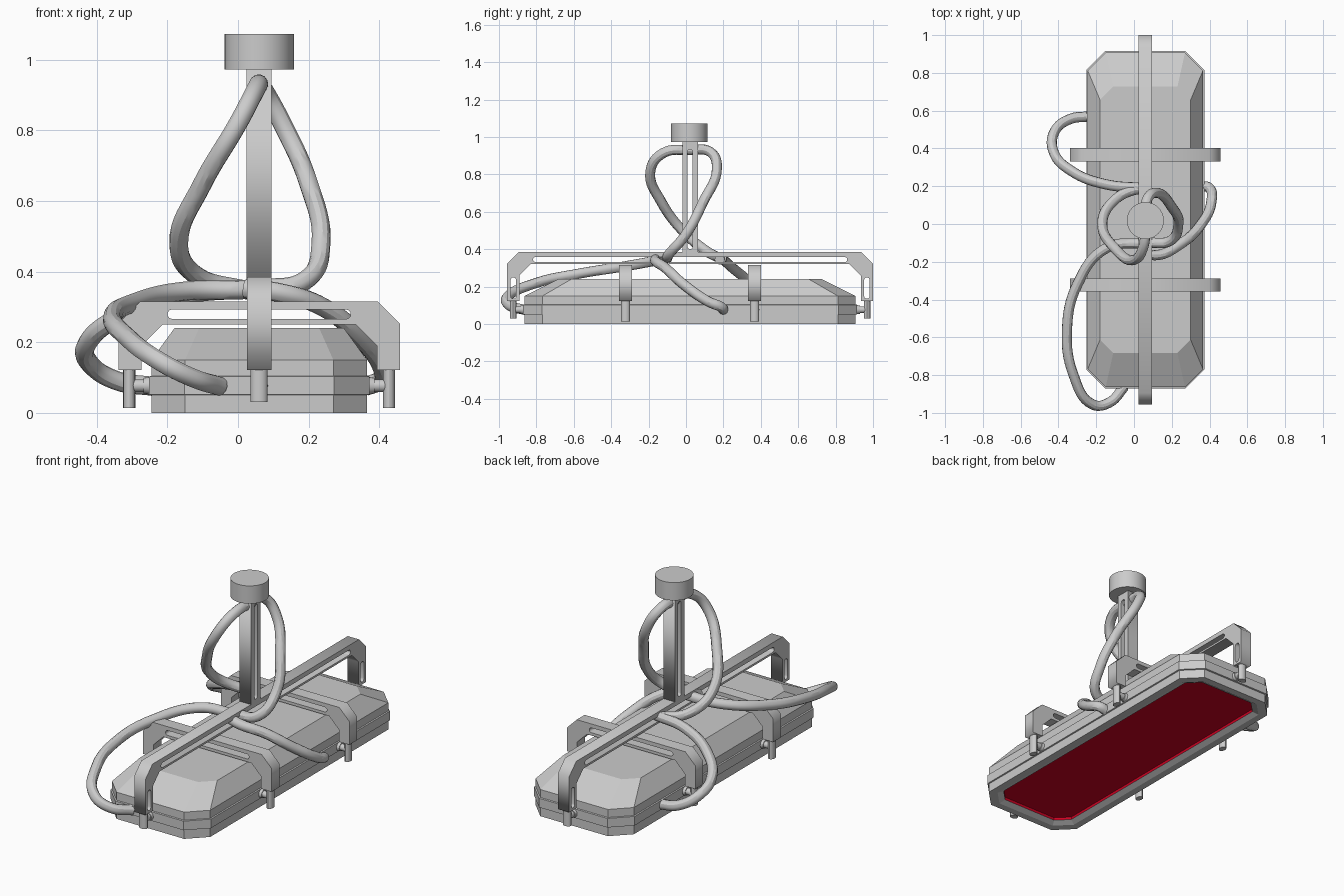
import bpy, bmesh, math
from mathutils import Vector

if "Cube" in bpy.data.objects:
    bpy.data.objects.remove(bpy.data.objects["Cube"])

CX, CY = 0.06, 0.022      # centre of the lamp housing
H = math.pi / 2


def finish(bm, name, mat=None):
    me = bpy.data.meshes.new(name)
    bm.to_mesh(me)
    bm.free()
    ob = bpy.data.objects.new(name, me)
    bpy.context.collection.objects.link(ob)
    if mat:
        me.materials.append(mat)
    return ob


def loft(name, rings, cap_first=False, cap_last=False, mat=None):
    """Loft chamfered rectangles (half x, half y, chamfer, z)."""
    bm = bmesh.new()
    loops = []
    for hx, hy, c, z in rings:
        pts = [(hx, -hy + c), (hx, hy - c), (hx - c, hy), (-hx + c, hy),
               (-hx, hy - c), (-hx, -hy + c), (-hx + c, -hy), (hx - c, -hy)]
        loops.append([bm.verts.new((CX + x, CY + y, z)) for x, y in pts])
    for a, b in zip(loops, loops[1:]):
        for i in range(8):
            j = (i + 1) % 8
            bm.faces.new((a[i], a[j], b[j], b[i]))
    if cap_first:
        bm.faces.new(loops[0][::-1])
    if cap_last:
        bm.faces.new(loops[-1])
    return finish(bm, name, mat)


def to_mesh(ob):
    bpy.ops.object.select_all(action='DESELECT')
    ob.select_set(True)
    bpy.context.view_layer.objects.active = ob
    bpy.ops.object.convert(target='MESH')
    return bpy.context.object


def plate(name, outlines, depth, loc, rot_z):
    """Upright plate: first outline is solid, the others are holes."""
    cu = bpy.data.curves.new(name, 'CURVE')
    cu.dimensions = '2D'
    cu.fill_mode = 'BOTH'
    cu.extrude = depth / 2
    for pts in outlines:
        sp = cu.splines.new('POLY')
        sp.points.add(len(pts) - 1)
        for p, (u, v) in zip(sp.points, pts):
            p.co = (u, v, 0, 1)
        sp.use_cyclic_u = True
    ob = bpy.data.objects.new(name, cu)
    bpy.context.collection.objects.link(ob)
    ob.location = loc
    ob.rotation_euler = (H, 0, rot_z)
    return to_mesh(ob)


def slot(u0, u1, v0, v1):
    """Stadium-shaped hole with round ends on the long axis."""
    r = min(u1 - u0, v1 - v0) / 2
    wide = (u1 - u0) > (v1 - v0)
    pts = []
    for k in range(12):
        if wide:
            a = -H + (k if k < 6 else k - 1) * math.pi / 5 if k < 6 else H + (k - 6) * math.pi / 5
            cx, cy = (u1 - r if k < 6 else u0 + r), (v0 + v1) / 2
        else:
            a = k * math.pi / 5 if k < 6 else math.pi + (k - 6) * math.pi / 5
            cx, cy = (u0 + u1) / 2, (v1 - r if k < 6 else v0 + r)
        pts.append((cx + r * math.cos(a), cy + r * math.sin(a)))
    return pts


def bracket(name, half, top, holes, loc, rot_z):
    t, c, low = 0.065, 0.062, 0.122
    right = [(half - t, low), (half, low), (half, top - c), (half - c, top)]
    inner = [(half - t - 0.06, top - t), (half - t, top - t - 0.06)]
    outline = right + [(-u, v) for u, v in right[::-1]] \
        + [(-u, v) for u, v in inner[::-1]] + inner
    plate(name, [outline] + holes, 0.07, loc, rot_z)


def rod(name, p, q, r1, r2=None, n=16, scale=(1, 1)):
    """Cylinder or cone between two points, with an optional oval section."""
    p, q = Vector(p), Vector(q)
    bm = bmesh.new()
    bmesh.ops.create_cone(bm, cap_ends=True, segments=n, radius1=r1,
                          radius2=r1 if r2 is None else r2, depth=(q - p).length)
    bmesh.ops.scale(bm, vec=(scale[0], scale[1], 1), verts=bm.verts)
    ob = finish(bm, name)
    ob.location = (p + q) / 2
    ob.rotation_euler = (q - p).to_track_quat('Z', 'Y').to_euler()
    bpy.ops.object.select_all(action='DESELECT')
    ob.select_set(True)
    bpy.context.view_layer.objects.active = ob
    bpy.ops.object.shade_smooth_by_angle()


def tube(name, pts, radius=0.027):
    cu = bpy.data.curves.new(name, 'CURVE')
    cu.dimensions = '3D'
    cu.bevel_depth = radius
    cu.bevel_resolution = 4
    cu.resolution_u = 8
    cu.use_fill_caps = True
    sp = cu.splines.new('BEZIER')
    sp.bezier_points.add(len(pts) - 1)
    for b, p in zip(sp.bezier_points, pts):
        b.co = p
        b.handle_left_type = b.handle_right_type = 'AUTO'
    ob = bpy.data.objects.new(name, cu)
    bpy.context.collection.objects.link(ob)
    ob = to_mesh(ob)
    bpy.ops.object.shade_smooth_by_angle()


# Lamp housing with stepped rim and recessed underside
loft("lamp_housing", [
    (0.235, 0.815, 0.065, 0.015), (0.265, 0.845, 0.08, 0.0),
    (0.305, 0.885, 0.095, 0.0), (0.305, 0.885, 0.095, 0.05),
    (0.312, 0.893, 0.1, 0.052), (0.312, 0.893, 0.1, 0.103),
    (0.305, 0.885, 0.095, 0.105), (0.305, 0.885, 0.095, 0.15),
    (0.24, 0.705, 0.07, 0.24)], cap_last=True)

# Red heating panel
red = bpy.data.materials.new("red_panel")
red.diffuse_color = (0.6, 0.0, 0.015, 1)
red.use_nodes = True
red.node_tree.nodes["Principled BSDF"].inputs["Base Color"].default_value = red.diffuse_color
loft("heating_panel", [(0.235, 0.815, 0.065, 0.03), (0.235, 0.815, 0.065, 0.015)],
     cap_first=True, mat=red)

# Long bracket with slots in beam and legs
bracket("long_bracket", 0.978, 0.385,
        [slot(-0.84, 0.84, 0.331, 0.359), slot(-0.96, -0.93, 0.135, 0.25),
         slot(0.93, 0.96, 0.135, 0.25)], (CX, CY, 0), H)

# Two cross brackets
for s, side in ((-1, "front"), (1, "back")):
    bracket(side + "_cross_bracket", 0.399, 0.315, [slot(-0.26, 0.26, 0.266, 0.293)],
            (CX, CY + s * 0.345, 0), 0)

# Post and ceiling cap
plate("post", [[(-0.042, 0.36), (0.042, 0.36), (0.042, 0.98), (-0.042, 0.98)],
               slot(-0.014, 0.014, 0.4, 0.935)], 0.071, (CX, CY, 0), H)
rod("ceiling_cap", (CX, CY - 0.004, 0.973), (CX, CY - 0.004, 1.073), 0.098, n=32)


# Pins and pivots at every bracket leg
def pivot(name, base, d, pin_at, body_at, low):
    base, d = Vector(base), Vector(d)
    at = lambda k, z: base + d * k + Vector((0, 0, z))
    oval = (0.72, 1) if abs(d.x) > 0.5 else (1, 0.72)
    rod(name + "_pin", at(pin_at, low), at(pin_at, 0.13), 0.024, scale=oval)
    rod(name + "_pivot", at(body_at - 0.01, 0.077), at(pin_at, 0.077), 0.018)
    rod(name + "_collar", at(body_at - 0.01, 0.077), at(body_at + 0.022, 0.077), 0.028, 0.022)


for s, side in ((-1, "front"), (1, "back")):
    pivot(side + "_end", (CX, CY, 0), (0, s, 0), 0.946, 0.885, 0.031)
    for d, hand in ((-1, "left"), (1, "right")):
        pivot(side + "_" + hand, (CX, CY + s * 0.345, 0), (d, 0, 0), 0.368, 0.305, 0.014)

# Hoses
tube("long_hose", [
    (-0.05, -0.86, 0.075), (-0.13, -0.945, 0.1), (-0.22, -0.955, 0.145),
    (-0.32, -0.8, 0.22), (-0.355, -0.57, 0.27), (-0.30, -0.32, 0.31),
    (-0.15, -0.13, 0.345), (0.06, -0.1, 0.352), (0.19, -0.09, 0.375),
    (0.235, 0, 0.48), (0.2, 0.09, 0.65), (0.12, 0.165, 0.83), (0.07, 0.13, 0.92),
    (0.06, 0.02, 0.93), (0.05, -0.12, 0.915), (0, -0.19, 0.82),
    (-0.1, -0.13, 0.65), (-0.168, 0, 0.48), (-0.12, 0.11, 0.39),
    (0, 0.18, 0.352), (0.08, 0.18, 0.345)])
tube("back_left_hose", [
    (-0.24, 0.57, 0.075), (-0.34, 0.555, 0.09), (-0.42, 0.49, 0.14), (-0.425, 0.38, 0.2),
    (-0.33, 0.28, 0.275), (-0.15, 0.21, 0.335), (0.06, 0.19, 0.352)])
tube("right_hose", [
    (0.36, 0.2, 0.075), (0.4, 0.19, 0.09), (0.41, 0.12, 0.12), (0.35, -0.01, 0.21),
    (0.24, -0.11, 0.3), (0.12, -0.165, 0.34), (0.02, -0.14, 0.352)])
